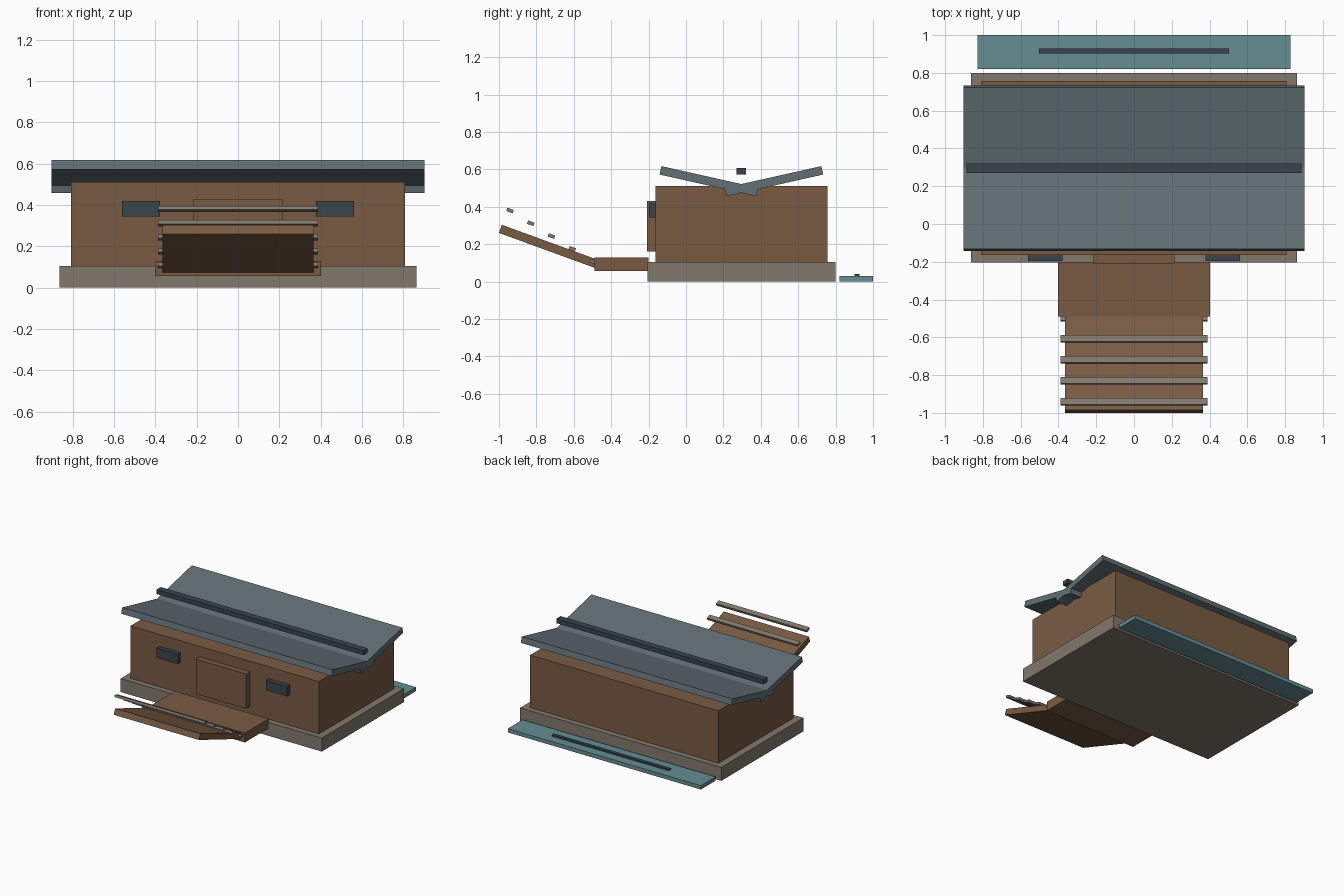
import bpy, math

if "Cube" in bpy.data.objects:
    bpy.data.objects.remove(bpy.data.objects["Cube"])


def material(name, rgb):
    m = bpy.data.materials.new(name)
    m.diffuse_color = (*rgb, 1)
    m.use_nodes = True
    m.node_tree.nodes["Principled BSDF"].inputs["Base Color"].default_value = m.diffuse_color
    return m


WOOD = material("brown_wood", (0.19, 0.105, 0.055))
STONE = material("grey_stone", (0.22, 0.19, 0.15))
SLATE = material("slate_roof", (0.12, 0.16, 0.175))
DARK = material("dark_metal", (0.04, 0.06, 0.07))
WATER = material("teal", (0.13, 0.27, 0.29))


def box(name, center, size, mat, tilt=0.0):
    """Box by centre and full size, tilted about the x axis."""
    bpy.ops.mesh.primitive_cube_add(size=1, location=center)
    o = bpy.context.object
    o.name = name
    o.scale = size
    o.rotation_euler.x = tilt
    o.data.materials.append(mat)
    return o


def span(name, half_x, y0, y1, z0, z1, mat):
    """Box centred on x from its y and z limits."""
    return box(name, (0, (y0 + y1) / 2, (z0 + z1) / 2),
               (2 * half_x, y1 - y0, z1 - z0), mat)


# Foundation and hall
span("foundation", 0.863, -0.205, 0.80, 0, 0.105, STONE)
span("hall_walls", 0.808, -0.163, 0.757, 0.105, 0.512, WOOD)

# Inward-sloping roof halves and the bar above the valley
ROOF_TILT = 0.22
for side, label in ((-1, "front"), (1, "back")):
    box(label + "_roof", (0, 0.296 + side * 0.174, 0.537),
        (1.806, 0.53, 0.046), SLATE, side * ROOF_TILT)
span("valley_bar", 0.888, 0.27, 0.321, 0.572, 0.607, DARK)

# Door and windows
span("door", 0.215, -0.208, -0.155, 0.16, 0.43, WOOD)
for side, label in ((-1, "left"), (1, "right")):
    box(label + "_window", (side * 0.469, -0.177, 0.382),
        (0.182, 0.04, 0.076), DARK)

# Entrance deck
span("deck", 0.402, -0.49, -0.2, 0.056, 0.129, WOOD)

# Raised ramp with cross slats
RAMP_TILT = -0.35
box("ramp", (0, -0.713, 0.18), (0.73, 0.595, 0.046), WOOD, RAMP_TILT)
for i in range(5):
    box(f"ramp_slat_{i + 1}", (0, -0.941 + 0.111 * i, 0.38 - 0.0683 * i),
        (0.776, 0.036, 0.019), STONE, RAMP_TILT)

# Back pool with its edge bar
span("pool", 0.828, 0.82, 1.0, 0, 0.03, WATER)
span("pool_bar", 0.502, 0.902, 0.928, 0.028, 0.042, DARK)
